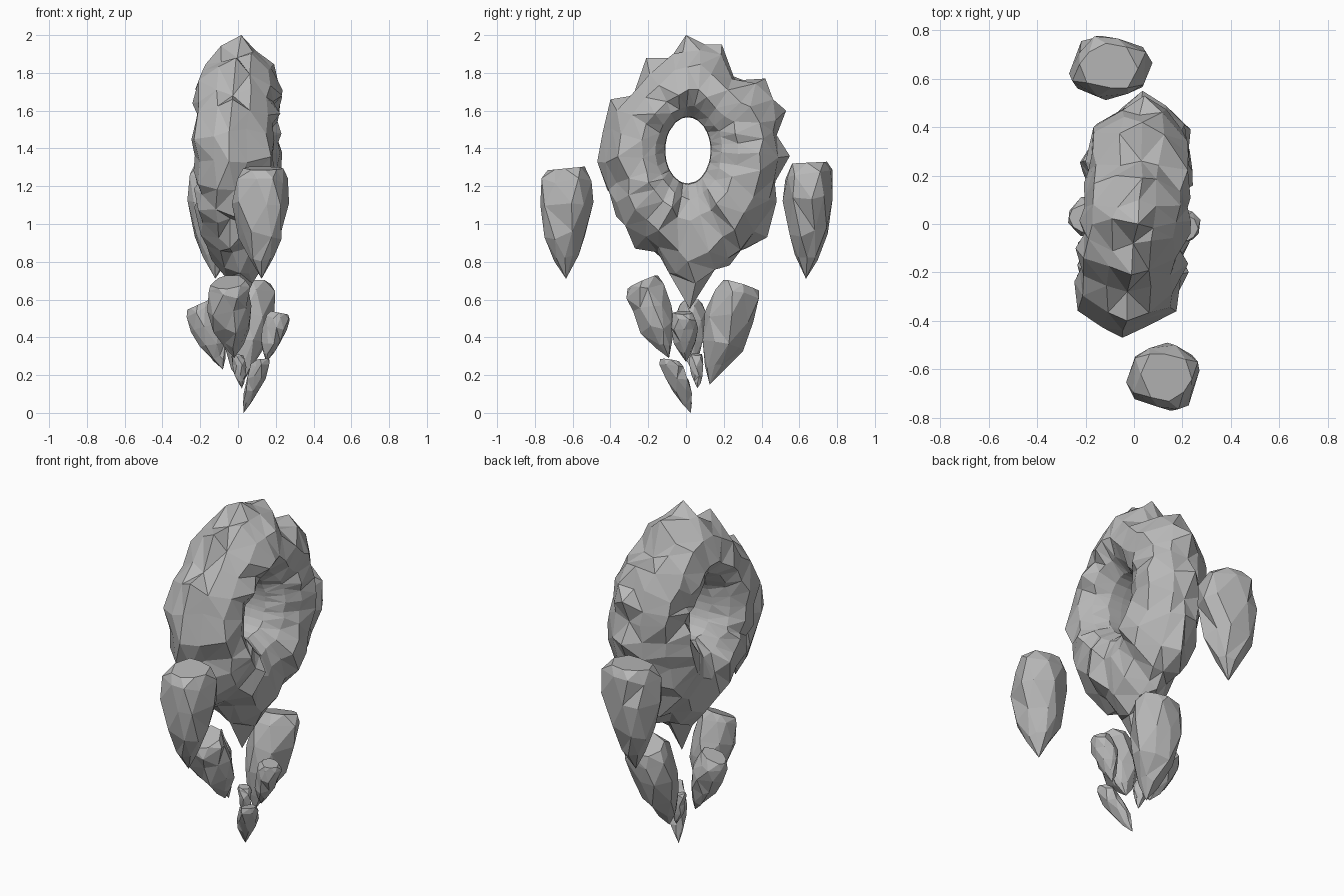
import bpy, bmesh, random
from math import sin, cos, pi, atan2
from mathutils import Vector

cube = bpy.data.objects.get("Cube")
if cube:
    bpy.data.objects.remove(cube, do_unlink=True)

stone = bpy.data.materials.new("grey stone")
stone.use_nodes = True
GREY = (0.48, 0.48, 0.48, 1)
stone.diffuse_color = GREY
stone.node_tree.nodes["Principled BSDF"].inputs["Base Color"].default_value = GREY


def finish(bm, name):
    """Triangulate, orient and store a faceted stone part."""
    bmesh.ops.triangulate(bm, faces=bm.faces[:], quad_method='SHORT_EDGE')
    bmesh.ops.recalc_face_normals(bm, faces=bm.faces[:])
    mesh = bpy.data.meshes.new(name)
    bm.to_mesh(mesh)
    bm.free()
    mesh.materials.append(stone)
    obj = bpy.data.objects.new(name, mesh)
    bpy.context.collection.objects.link(obj)
    return obj


def bridge(bm, a, b):
    n = len(a)
    for i in range(n):
        j = (i + 1) % n
        bm.faces.new((a[i], a[j], b[j], b[i]))


# Stone ring: jagged rim silhouette (y, z) around an oval hole
RIM = [(0, 2.0), (.1, 1.95), (.19, 1.95), (.26, 1.76), (.42, 1.77), (.45, 1.65),
       (.53, 1.6), (.48, 1.47), (.55, 1.36), (.47, 1.22), (.48, 1.12), (.43, .93),
       (.29, .86), (.23, .78), (.16, .77), (.02, .55), (-.09, .74), (-.15, .85),
       (-.27, .87), (-.32, 1.03), (-.37, 1.04), (-.41, 1.18), (-.47, 1.33),
       (-.44, 1.49), (-.4, 1.66), (-.28, 1.68), (-.21, 1.88), (-.08, 1.88)]
# Half of the cross-section: (share of the way from hole to rim, half width)
HALF = [(.01, .08), (.15, .165), (.36, .215), (.7, .185), (.92, .085)]
SECTION = [(0, 0)] + HALF + [(1, 0)] + [(f, -w) for f, w in reversed(HALF)]


def stone_ring():
    rng = random.Random(4)
    centre = Vector((0, .01, 1.39))
    rim = [Vector((.09 * y, y, z)) for y, z in RIM]
    bm = bmesh.new()
    loops = []
    for k, spike in enumerate(rim):
        # only the ridge keeps the full spikes, the flanks are calmer
        near = (rim[k - 1] + rim[(k + 1) % len(rim)]) / 2
        flank = spike.lerp(near, .5)
        a = atan2((spike.z - centre.z) / .18, (spike.y - centre.y) / .125)
        inner = centre + Vector((0, .12 * cos(a), .175 * sin(a)))
        slim = .8 if spike.z < .83 else 1
        loop = []
        for f, w in SECTION:
            if f == 1:
                p = spike + Vector((rng.uniform(-.02, .02), 0, 0))
            else:
                p = inner.lerp(flank, f)
            if 0 < f < 1:
                rough = .03 * f
                p += Vector((w * slim * rng.uniform(.89, 1.11),
                             rng.uniform(-rough, rough), rng.uniform(-rough, rough)))
            loop.append(bm.verts.new(p))
        loops.append(loop)
    for i, loop in enumerate(loops):
        bridge(bm, loop, loops[(i + 1) % len(loops)])
    finish(bm, "stone_ring")


# Floating shard: flat broken top, wide shoulder, pointed foot
RINGS = [(0, .76), (.1, .96), (.33, 1.02), (.6, .83), (.82, .44)]


def shard(name, top, tip, hx, hy, tilt=(0, 0), seed=0, sides=8):
    rng = random.Random(seed)
    top, tip = Vector(top), Vector(tip)
    bm = bmesh.new()
    loops = []
    for k, (t, s) in enumerate(RINGS):
        c = top.lerp(tip, t)
        loop = []
        for i in range(sides):
            a = 2 * pi * (i + .5 * (k % 2)) / sides + rng.uniform(-.2, .2)
            r = s * rng.uniform(.88, 1.1)
            dx, dy = hx * r * cos(a), hy * r * sin(a)
            dz = (tilt[0] * dx + tilt[1] * dy) * (1 - t)
            if k:
                dz += rng.uniform(-.04, .04) * (top.z - tip.z)
            loop.append(bm.verts.new(c + Vector((dx, dy, dz))))
        loops.append(loop)
    for a, b in zip(loops, loops[1:]):
        bridge(bm, a, b)
    bm.faces.new(loops[0])
    foot = bm.verts.new(tip)
    last = loops[-1]
    for i in range(sides):
        bm.faces.new((last[i], last[(i + 1) % sides], foot))
    finish(bm, name)


stone_ring()

# Large side shards, one a half turn of the other
shard("front_shard", (.13, -.63, 1.295), (.125, -.635, .71), .145, .138,
      (0, .1), 3)
shard("back_shard", (-.1, .65, 1.325), (-.12, .635, .71), -.165, -.13,
      (0, .05), 3)

# Shards hanging beneath the ring
shard("lower_front_shard", (-.055, -.235, .69), (-.02, -.09, .29),
      .12, .105, (.1, .45), 5)
shard("lower_back_shard", (.065, .29, .675), (.02, .125, .15),
      .135, .125, (.1, -.3), 6)
shard("lower_left_shard", (.22, -.015, .53), (.15, .0, .27),
      .065, .068, (-.2, 0), 7)
shard("lower_right_shard", (-.205, .03, .575), (-.08, .03, .23),
      .085, .08, (.45, 0), 8)
shard("small_shard", (0, .055, .31), (.02, .06, .13),
      .04, .04, (-.2, 0), 9, 6)
shard("bottom_shard", (.13, -.085, .28), (.03, .025, 0),
      .05, .065, (.1, -.15), 10, 7)
